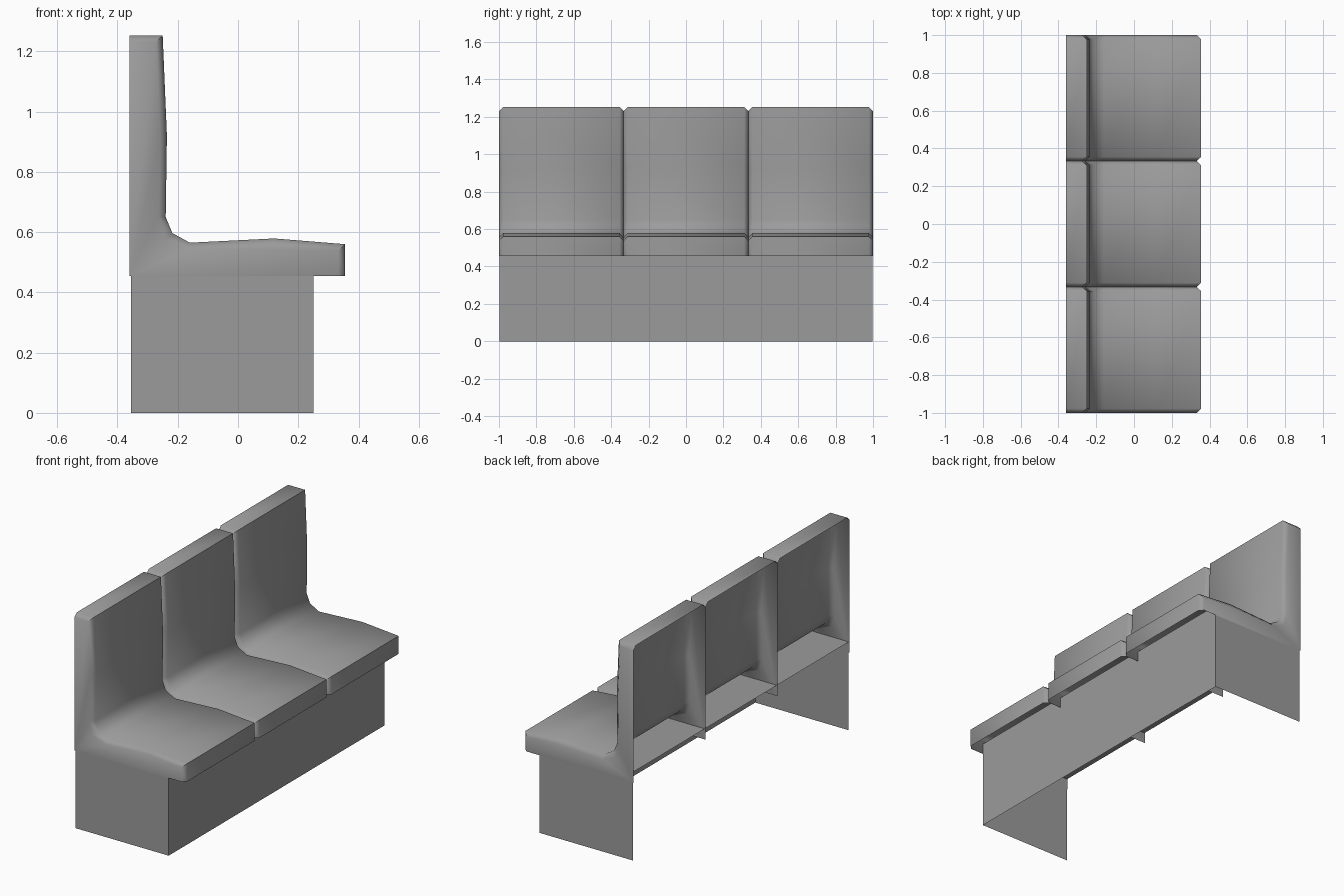
import bpy, bmesh, math

cube = bpy.data.objects.get("Cube")
if cube:
    bpy.data.objects.remove(cube, do_unlink=True)

grey = bpy.data.materials.new("mid_grey")
grey.use_nodes = True
GREY = (0.33, 0.33, 0.33, 1)
grey.diffuse_color = GREY
grey.node_tree.nodes["Principled BSDF"].inputs["Base Color"].default_value = GREY


def make_object(name, bm, smooth=False):
    mesh = bpy.data.meshes.new(name)
    bm.to_mesh(mesh)
    bm.free()
    mesh.materials.append(grey)
    obj = bpy.data.objects.new(name, mesh)
    bpy.context.collection.objects.link(obj)
    if smooth:
        bpy.ops.object.select_all(action="DESELECT")
        obj.select_set(True)
        bpy.context.view_layer.objects.active = obj
        bpy.ops.object.shade_smooth_by_angle(angle=math.radians(50))
    return obj


# Seat shell profiles in x, z: full height in the middle, pulled in at the sides
BACK, LIP, CHAMFER = -0.36, 0.455, 0.022
CROWN = [(BACK, 1.253), (-0.25, 1.253), (-0.236, 0.92), (-0.24, 0.65),
         (-0.218, 0.597), (-0.16, 0.565), (0.12, 0.579), (0.356, 0.56), (0.356, LIP)]
RIM = [(BACK, 1.231), (-0.273, 1.231), (-0.258, 0.92), (-0.263, 0.65),
       (-0.24, 0.575), (-0.16, 0.543), (0.12, 0.556), (0.333, 0.539), (0.333, LIP)]


def seat_shell(name, centre, width):
    """Moulded seat and back, open behind and below, closed at both sides."""
    bm = bmesh.new()
    half = width / 2
    rows = []
    for profile, y in ((RIM, -half), (CROWN, -half + CHAMFER),
                       (CROWN, half - CHAMFER), (RIM, half)):
        rows.append([bm.verts.new((x, centre + y, z)) for x, z in profile])
    for a, b in zip(rows, rows[1:]):
        for i in range(len(a) - 1):
            bm.faces.new((a[i], a[i + 1], b[i + 1], b[i]))
    # Flat side panels
    for row in (rows[0], rows[-1]):
        corner = bm.verts.new((BACK, row[0].co.y, LIP))
        bm.faces.new(row + [corner])
    bmesh.ops.recalc_face_normals(bm, faces=bm.faces)
    if sum(f.normal.z for f in bm.faces) < 0:
        bmesh.ops.reverse_faces(bm, faces=bm.faces)
    make_object(name, bm, smooth=True)


PITCH = 2 / 3
for i, side in enumerate(("near", "middle", "far")):
    seat_shell(side + "_seat", (i - 1) * PITCH, PITCH - 0.001)

# Plinth, open behind and below, its top hidden inside the seats
bm = bmesh.new()
bmesh.ops.create_cube(bm, size=1)
for v in bm.verts:
    v.co.x = 0.25 if v.co.x > 0 else -0.355
    v.co.y *= 1.996
    v.co.z = 0.517 if v.co.z > 0 else 0
bm.normal_update()
open_sides = [f for f in bm.faces if f.normal.z < -0.5 or f.normal.x < -0.5]
bmesh.ops.delete(bm, geom=open_sides, context="FACES")
make_object("plinth", bm)
